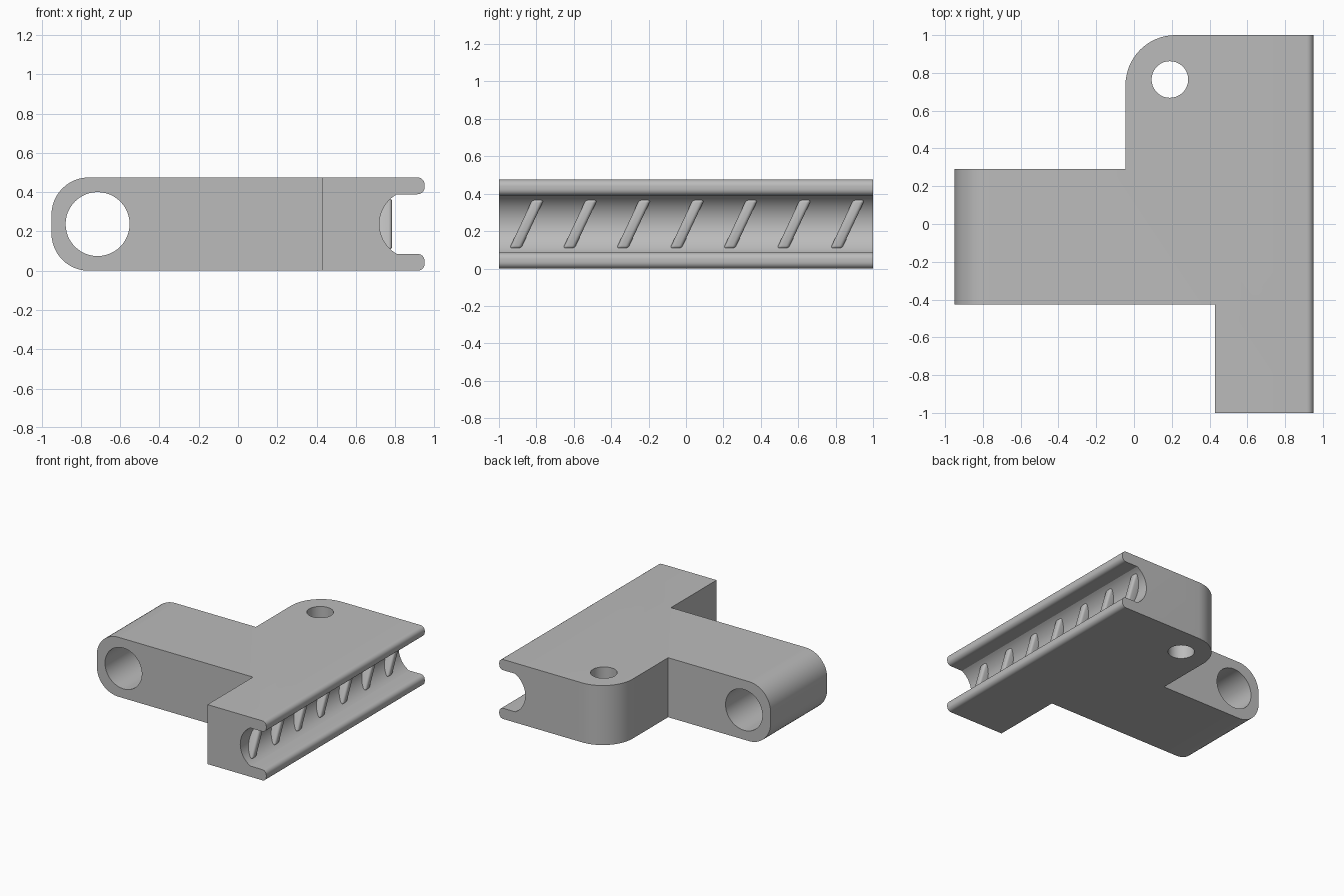
import bpy, bmesh
from math import sin, cos, radians, asin
from mathutils import Vector

if "Cube" in bpy.data.objects:
    bpy.data.objects.remove(bpy.data.objects["Cube"])

grey = bpy.data.materials.new("plain grey")
grey.use_nodes = True
colour = (0.5, 0.5, 0.5, 1)
grey.diffuse_color = colour
grey.node_tree.nodes["Principled BSDF"].inputs["Base Color"].default_value = colour

H = 0.475
MID = H / 2


def arc(cx, cy, r, a0, a1, n=12):
    """Points along an arc, angles in degrees."""
    steps = [radians(a0 + (a1 - a0) * i / n) for i in range(n + 1)]
    return [(cx + r * cos(a), cy + r * sin(a)) for a in steps]


def prism(name, outline, axis, lo, hi):
    """Extrude a 2D outline along one axis between lo and hi."""
    place = {"x": lambda p: (lo, p[0], p[1]),
             "y": lambda p: (p[0], lo, p[1]),
             "z": lambda p: (p[0], p[1], lo)}[axis]
    bm = bmesh.new()
    face = bm.faces.new([bm.verts.new(place(p)) for p in outline])
    ext = bmesh.ops.extrude_face_region(bm, geom=[face])
    shift = Vector([hi - lo if a == axis else 0 for a in "xyz"])
    bmesh.ops.translate(bm, vec=shift,
                        verts=[g for g in ext["geom"] if isinstance(g, bmesh.types.BMVert)])
    bmesh.ops.recalc_face_normals(bm, faces=bm.faces)
    mesh = bpy.data.meshes.new(name)
    bm.to_mesh(mesh)
    bm.free()
    mesh.materials.append(grey)
    obj = bpy.data.objects.new(name, mesh)
    bpy.context.collection.objects.link(obj)
    return obj


def apply_modifiers(obj):
    bpy.ops.object.select_all(action="DESELECT")
    obj.select_set(True)
    bpy.context.view_layer.objects.active = obj
    for mod in list(obj.modifiers):
        bpy.ops.object.modifier_apply(modifier=mod.name)
    bpy.ops.object.shade_smooth_by_angle(angle=radians(30))


def boolean(obj, other, operation):
    mod = obj.modifiers.new(operation, "BOOLEAN")
    mod.operation, mod.solver, mod.object = operation, "EXACT", other


# Side section: rounded hinge end, two lips and a concave channel
R, LIP, CH = 0.19, 0.035, 0.152
groove_r, groove_x = 0.174, 0.894
half = 180 - 0.001 - asin(CH / groove_r) * 57.29578
section = (arc(-0.95 + R, R, R, 180, 270)
           + arc(0.95 - LIP, LIP, LIP, 270, 360, 6)
           + arc(0.95 - LIP, MID - CH - LIP, LIP, 0, 90, 6)
           + arc(groove_x, MID, groove_r, 360 - half, half, 24)
           + arc(0.95 - LIP, MID + CH + LIP, LIP, 270, 360, 6)
           + arc(0.95 - LIP, H - LIP, LIP, 0, 90, 6)
           + arc(-0.95 + R, H - R, R, 90, 180))
body = prism("bracket_body", section, "y", -1, 1)

# Plan outline: offset arms with one rounded corner
plan = ([(-1.1, -0.425), (0.43, -0.425), (0.43, -1.1), (1.1, -1.1), (1.1, 1)]
        + arc(0.22, 0.735, 0.265, 90, 180, 16)
        + [(-0.045, 0.29), (-1.1, 0.29)])
cutters = [(prism("plan_cutter", plan, "z", -0.2, 0.7), "INTERSECT"),
           (prism("hinge_hole_cutter", arc(-0.715, MID, 0.163, 0, 352.5, 47), "y", -0.8, 0.8), "DIFFERENCE"),
           (prism("bolt_hole_cutter", arc(0.19, 0.765, 0.097, 0, 350, 35), "z", -0.2, 0.7), "DIFFERENCE")]
for cutter, operation in cutters:
    cutter.hide_render = True
    boolean(body, cutter, operation)
apply_modifiers(body)
for cutter, _ in cutters:
    bpy.data.objects.remove(cutter)

# Slanted ribs inside the channel, rounded on every edge
for i in range(7):
    y = (i - 3) * 0.286 + 0.006
    low, high, w = y - 0.062, y + 0.062, 0.031
    outline = [(low - w, MID - 0.132), (low + w, MID - 0.132),
               (high + w, MID + 0.132), (high - w, MID + 0.132)]
    rib = prism(f"channel_rib_{i + 1}", outline, "x", 0.69, 0.785)
    bevel = rib.modifiers.new("round", "BEVEL")
    bevel.width, bevel.segments = 0.018, 4
    apply_modifiers(rib)
